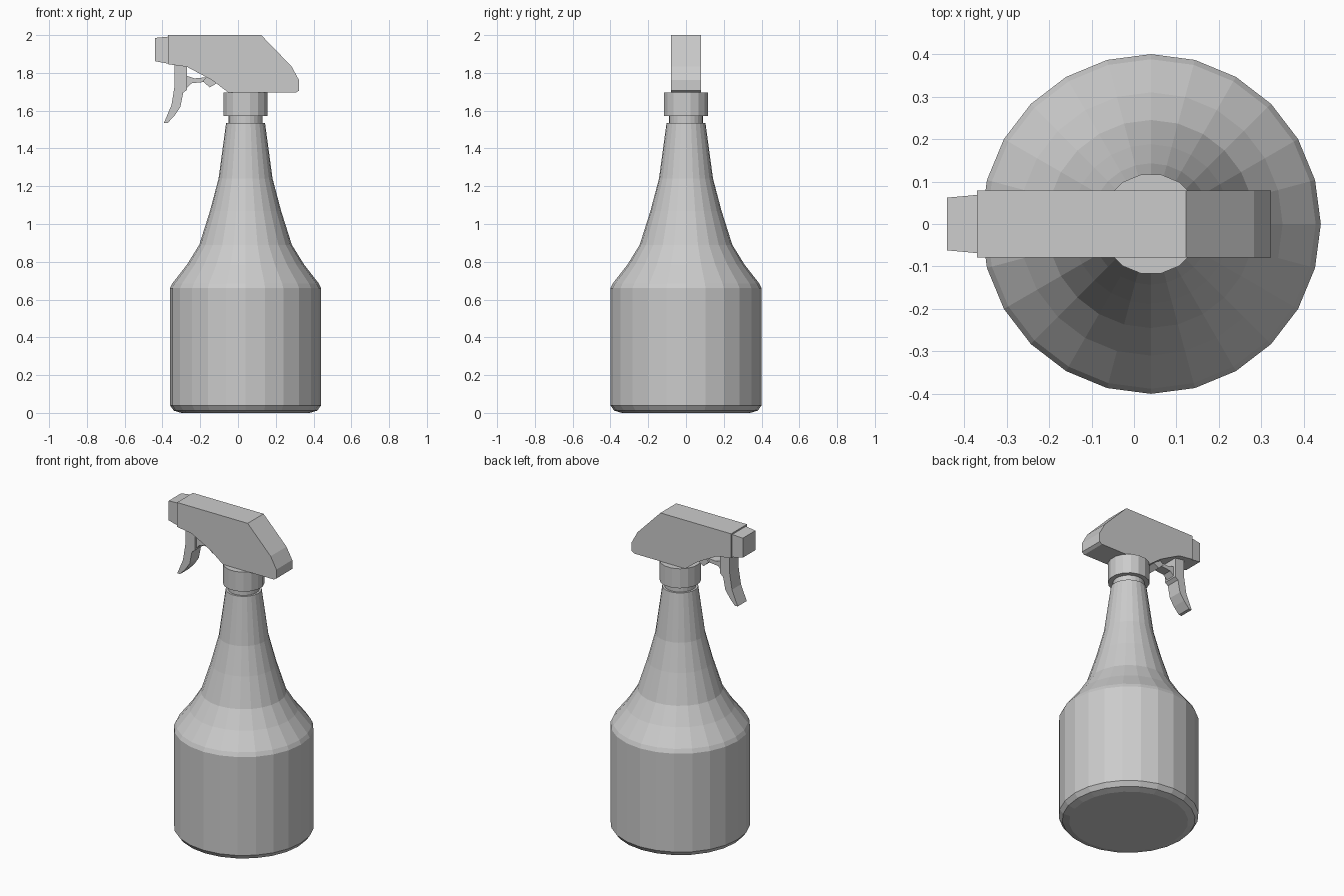
import bpy, bmesh, math

if "Cube" in bpy.data.objects:
    bpy.data.objects.remove(bpy.data.objects["Cube"])

AXIS_X = 0.04  # bottle axis


def make_object(name, bm):
    bmesh.ops.recalc_face_normals(bm, faces=bm.faces)
    mesh = bpy.data.meshes.new(name)
    bm.to_mesh(mesh)
    bm.free()
    obj = bpy.data.objects.new(name, mesh)
    bpy.context.collection.objects.link(obj)
    return obj


def lathe(name, profile, sides, phase=0.0):
    """Revolve (radius, z) points around the bottle axis, capped at both ends."""
    bm = bmesh.new()
    rings = []
    for r, z in profile:
        angles = [2 * math.pi * (i + phase) / sides for i in range(sides)]
        rings.append([bm.verts.new((AXIS_X + r * math.cos(a), r * math.sin(a), z))
                      for a in angles])
    for low, high in zip(rings, rings[1:]):
        for i in range(sides):
            j = (i + 1) % sides
            bm.faces.new((low[i], low[j], high[j], high[i]))
    bm.faces.new(rings[0])
    bm.faces.new(rings[-1])
    return make_object(name, bm)


def slab(name, outline, half_width):
    """Extrude an (x, z) outline along y; half_width is a number or a function of x."""
    width = half_width if callable(half_width) else lambda x: half_width
    bm = bmesh.new()
    front = [bm.verts.new((x, -width(x), z)) for x, z in outline]
    back = [bm.verts.new((x, width(x), z)) for x, z in outline]
    n = len(outline)
    bm.faces.new(front)
    bm.faces.new(back)
    for i in range(n):
        j = (i + 1) % n
        bm.faces.new((front[i], front[j], back[j], back[i]))
    return make_object(name, bm)


# Bottle body with chamfered base and concave shoulder
lathe("bottle", [(0.34, 0.0), (0.38, 0.012), (0.4, 0.04), (0.4, 0.66),
                 (0.388, 0.685), (0.31, 0.785), (0.245, 0.89), (0.188, 1.07),
                 (0.143, 1.24), (0.103, 1.535)], 24)

# Neck and screw cap
lathe("neck", [(0.09, 1.5), (0.09, 1.6)], 24)
lathe("screw_cap", [(0.119, 1.572), (0.119, 1.695)], 16, 0.5)

# Spray head housing
slab("spray_head", [(-0.37, 2.0), (0.123, 2.0), (0.283, 1.835), (0.323, 1.762),
                    (0.323, 1.706), (0.305, 1.695), (-0.05, 1.695),
                    (-0.135, 1.76), (-0.27, 1.832), (-0.37, 1.846)], 0.079)

# Tapered nozzle
slab("nozzle", [(-0.44, 1.985), (-0.365, 1.992), (-0.365, 1.848), (-0.44, 1.862)],
     lambda x: 0.062 if x < -0.4 else 0.069)

# Curved trigger
slab("trigger", [(-0.335, 1.87), (-0.27, 1.87), (-0.27, 1.71), (-0.29, 1.695),
                 (-0.305, 1.62), (-0.335, 1.575), (-0.372, 1.535), (-0.392, 1.535),
                 (-0.352, 1.63), (-0.335, 1.735)], 0.045)

# Push rod flaring into the trigger, and the pump plunger
slab("push_rod", [(-0.275, 1.785), (-0.23, 1.771), (-0.15, 1.778), (-0.15, 1.755),
                  (-0.245, 1.745), (-0.275, 1.715)], 0.03)
slab("plunger", [(-0.187, 1.757), (-0.15, 1.723), (-0.06, 1.775), (-0.1, 1.84)], 0.04)
